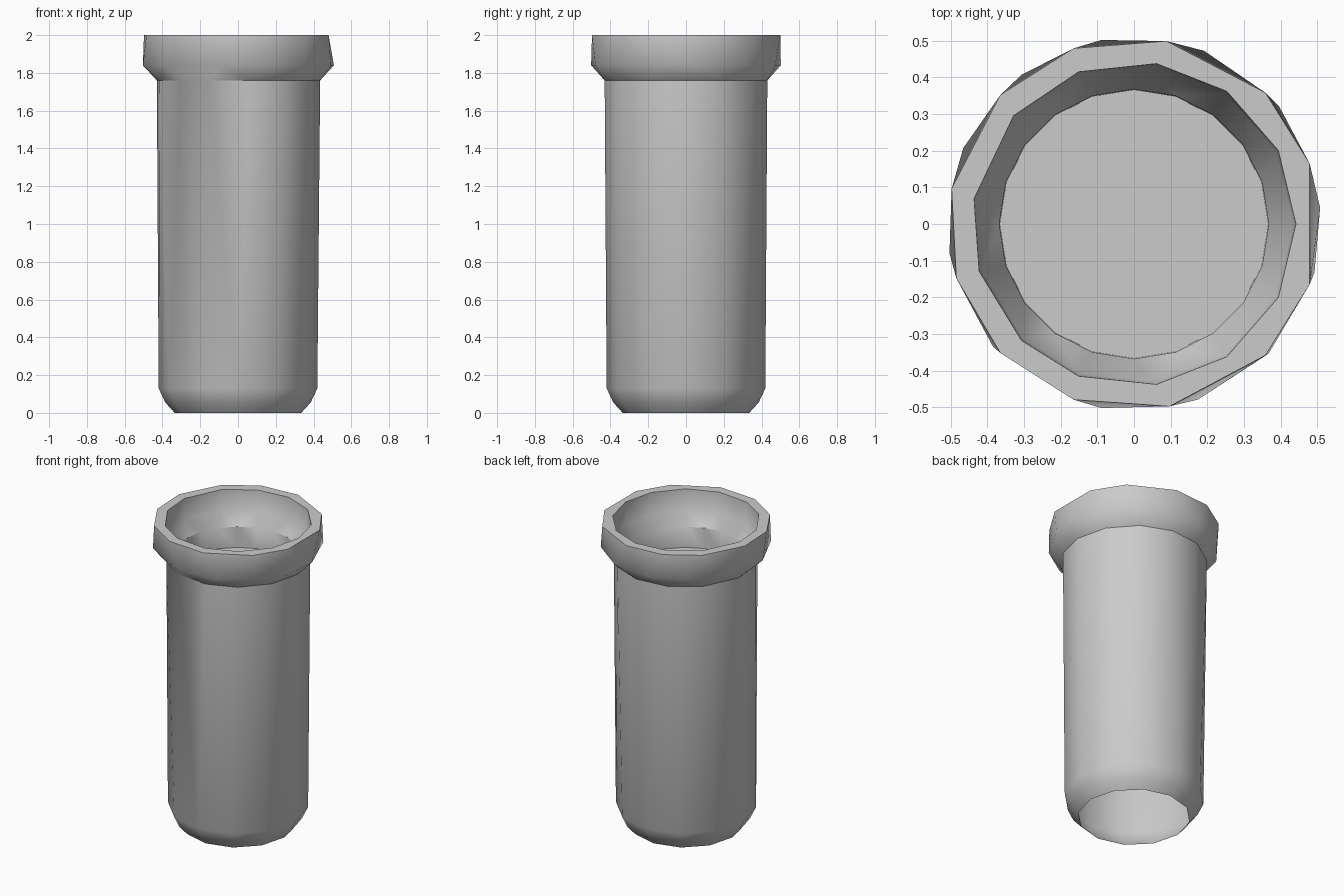
import bpy, bmesh
from math import sin, cos, radians

if "Cube" in bpy.data.objects:
    bpy.data.objects.remove(bpy.data.objects["Cube"])

# Facet angles (degrees) of the low-poly rings
RIM_TOP = [19, 45, 80, 109, 136, 169, 197, 224, 251, 281, 315, 341]
RIM_LOW = [5, 39, 68, 100, 127, 156, 189, 221, 260, 290, 316, 345]
SLEEVE = [0, 27, 55, 82, 110, 138, 171, 197, 226, 250, 278, 305, 333]
BASE = [k * 30 for k in range(12)]
ROUND = [k * 18 for k in range(20)]

# (height, radius, angles): up the outside, over the rim, down inside
RINGS = [
    (0.00, 0.335, BASE),
    (0.055, 0.385, BASE),
    (0.13, 0.42, BASE),
    (1.76, 0.435, SLEEVE),
    (1.84, 0.51, RIM_LOW),
    (2.00, 0.507, RIM_TOP),
    (2.00, 0.442, SLEEVE),
    (1.865, 0.435, SLEEVE),
    (1.785, 0.368, ROUND),
    (1.65, 0.366, ROUND),
]


def add_ring(bm, z, r, angles):
    return [bm.verts.new((r * cos(radians(a)), r * sin(radians(a)), z)) for a in angles]


def join_rings(bm, a, ang_a, b, ang_b):
    """Stitch two rings that may have different facet counts."""
    n, m = len(a), len(b)
    ea, eb = ang_a + [ang_a[0] + 360], ang_b + [ang_b[0] + 360]
    i = j = 0
    while i < n or j < m:
        if j == m or (i < n and ea[i + 1] <= eb[j + 1]):
            bm.faces.new((a[i], a[(i + 1) % n], b[j % m]))
            i += 1
        else:
            bm.faces.new((a[i % n], b[(j + 1) % m], b[j]))
            j += 1


# Tube with flared collar, open underneath, recessed floor near the top
bm = bmesh.new()
rings = [add_ring(bm, *ring) for ring in RINGS]
for k in range(len(rings) - 1):
    join_rings(bm, rings[k], RINGS[k][2], rings[k + 1], RINGS[k + 1][2])
bm.faces.new(rings[-1])

mesh = bpy.data.meshes.new("collared_tube")
bm.to_mesh(mesh)
bm.free()
tube = bpy.data.objects.new("collared_tube", mesh)
bpy.context.collection.objects.link(tube)
bpy.context.view_layer.objects.active = tube
tube.select_set(True)
bpy.ops.object.shade_smooth_by_angle(angle=radians(39))
